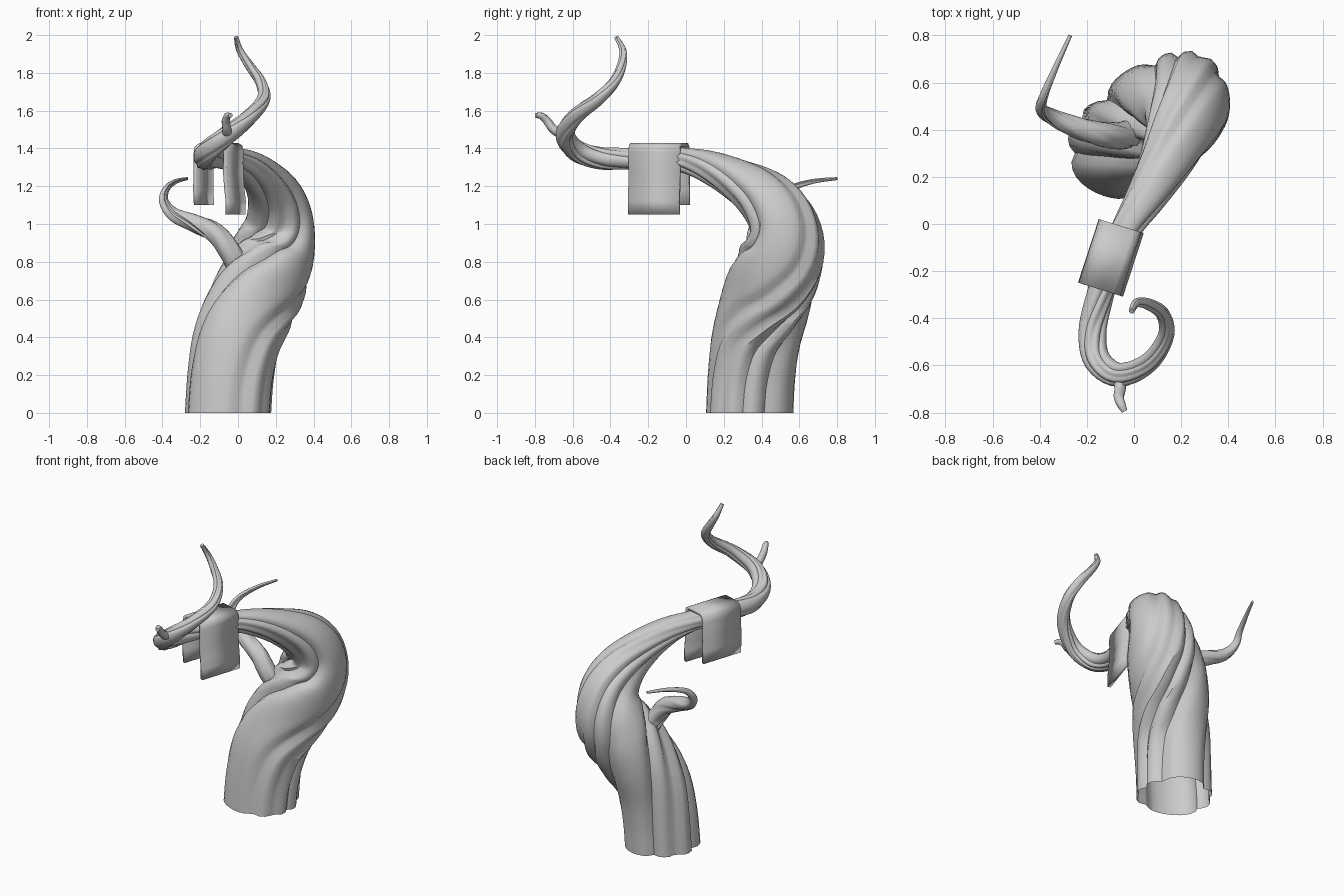
import bpy, bmesh, math
from mathutils import Vector, Quaternion

if "Cube" in bpy.data.objects:
    bpy.data.objects.remove(bpy.data.objects["Cube"])


def finish(name, bm, angle):
    bmesh.ops.recalc_face_normals(bm, faces=bm.faces)
    me = bpy.data.meshes.new(name)
    bm.to_mesh(me)
    bm.free()
    for p in me.polygons:
        p.use_smooth = True
    me.set_sharp_from_angle(angle=math.radians(angle))
    ob = bpy.data.objects.new(name, me)
    bpy.context.collection.objects.link(ob)
    return ob


def spline(pts, sub):
    """Catmull-Rom through tuples of any length."""
    ext = [pts[0]] + list(pts) + [pts[-1]]
    out = []
    for i in range(1, len(ext) - 2):
        a, b, c, d = ext[i - 1:i + 3]
        for k in range(sub):
            t = k / sub
            out.append([0.5 * (2 * q + (r - p) * t + (2 * p - 5 * q + 4 * r - s) * t * t
                               + (3 * q - p - 3 * r + s) * t ** 3)
                        for p, q, r, s in zip(a, b, c, d)])
    return out + [list(pts[-1])]


def limb(name, pts, sub, segs, depth, start=None):
    """Fluted, twisted tube along points (x, y, z, radius, twist)."""
    path = spline(pts, sub)
    pos = [Vector(p[:3]) for p in path]
    tans = [(pos[min(i + 1, len(pos) - 1)] - pos[max(i - 1, 0)]).normalized()
            for i in range(len(pos))]
    if start:
        tans[0] = Vector(start)
    u = Vector((1, 0, 0))
    u = (u - tans[0] * u.dot(tans[0])).normalized()
    bm = bmesh.new()
    prev = None
    for i, (p, t) in enumerate(zip(pos, tans)):
        if i:
            u = tans[i - 1].rotation_difference(t) @ u
        u = (u - t * u.dot(t)).normalized()
        v = t.cross(u)
        r, tw = path[i][3:5]
        ring = []
        for k in range(segs):
            a = 2 * math.pi * k / segs
            # rounded strands separated by tight creases, of uneven width
            w = a + 0.35 * math.sin(2 * a + 1) + 0.2 * math.sin(a)
            f = 1.02 - depth * (1 - abs(math.sin(3.5 * w))) ** 1.5 \
                - 0.4 * depth * (0.5 + 0.5 * math.sin(3 * a + 0.7))
            b = a + tw
            ring.append(bm.verts.new(p + (u * math.cos(b) + v * math.sin(b)) * r * f))
        if prev:
            for k in range(segs):
                n = (k + 1) % segs
                bm.faces.new((prev[k], prev[n], ring[n], ring[k]))
        prev = ring
    bm.faces.new(prev)
    return finish(name, bm, 50)


# main trunk: open at the foot, bends over forward and curls up to a thin tip
limb("trunk", [
    (-.05, .33, 0, .235, 0), (-.035, .34, .2, .235, .05), (0, .365, .4, .238, .25),
    (.07, .42, .58, .242, .7), (.15, .48, .74, .24, 1.3), (.20, .52, .88, .22, 1.8),
    (.22, .50, 1.02, .185, 2.2), (.195, .41, 1.14, .155, 2.5), (.135, .27, 1.235, .118, 2.8),
    (.055, .12, 1.305, .088, 3.1), (-.03, -.02, 1.34, .066, 3.4), (-.10, -.17, 1.35, .062, 3.8),
    (-.15, -.32, 1.345, .06, 4.3), (-.178, -.46, 1.35, .06, 4.8), (-.155, -.58, 1.39, .058, 5.3),
    (-.06, -.64, 1.47, .052, 5.9), (.065, -.585, 1.57, .043, 6.5), (.135, -.47, 1.66, .036, 7),
    (.12, -.38, 1.75, .03, 7.4), (.06, -.34, 1.84, .025, 7.8), (.01, -.335, 1.92, .019, 8.1),
    (-.01, -.37, 1.99, .012, 8.3)], 5, 42, .16, (0, 0, 1))

# side branch curling out to the left and back
limb("side_branch", [
    (.02, .41, .74, .065, 0), (-.04, .375, .85, .06, .4), (-.12, .38, .95, .056, 1),
    (-.23, .405, 1.005, .048, 1.8), (-.34, .45, 1.05, .037, 2.5), (-.393, .49, 1.12, .026, 3),
    (-.38, .55, 1.185, .019, 3.4), (-.33, .67, 1.225, .013, 3.7), (-.27, .80, 1.24, .008, 4)],
    5, 24, .16)

# short twig at the front of the curl
limb("front_twig", [
    (-.06, -.64, 1.47, .03, 0), (-.06, -.70, 1.50, .025, .4), (-.065, -.735, 1.545, .022, .8),
    (-.055, -.765, 1.572, .019, 1.2), (-.04, -.795, 1.575, .013, 1.5)], 4, 14, .12)

# cloth strip folded over the branch
profile = [(-.084, 1.10), (-.088, 1.18), (-.086, 1.27), (-.086, 1.37), (-.08, 1.405), (-.06, 1.42),
           (0, 1.42), (.055, 1.42), (.075, 1.41), (.08, 1.38), (.078, 1.27),
           (.084, 1.19), (.092, 1.12), (.09, 1.05)]
across, along = Vector((.955, -.296, 0)), Vector((.31, .95, 0))
bm = bmesh.new()
rows = [[bm.verts.new(Vector((-.10, -.143, z)) + across * x + along * s) for x, z in profile]
        for s in (-.142, .142)]
for i in range(len(profile) - 1):
    bm.faces.new((rows[0][i], rows[0][i + 1], rows[1][i + 1], rows[1][i]))
cloth = finish("folded_cloth", bm, 40)
mod = cloth.modifiers.new("thickness", 'SOLIDIFY')
mod.thickness = .02
mod.offset = 0
